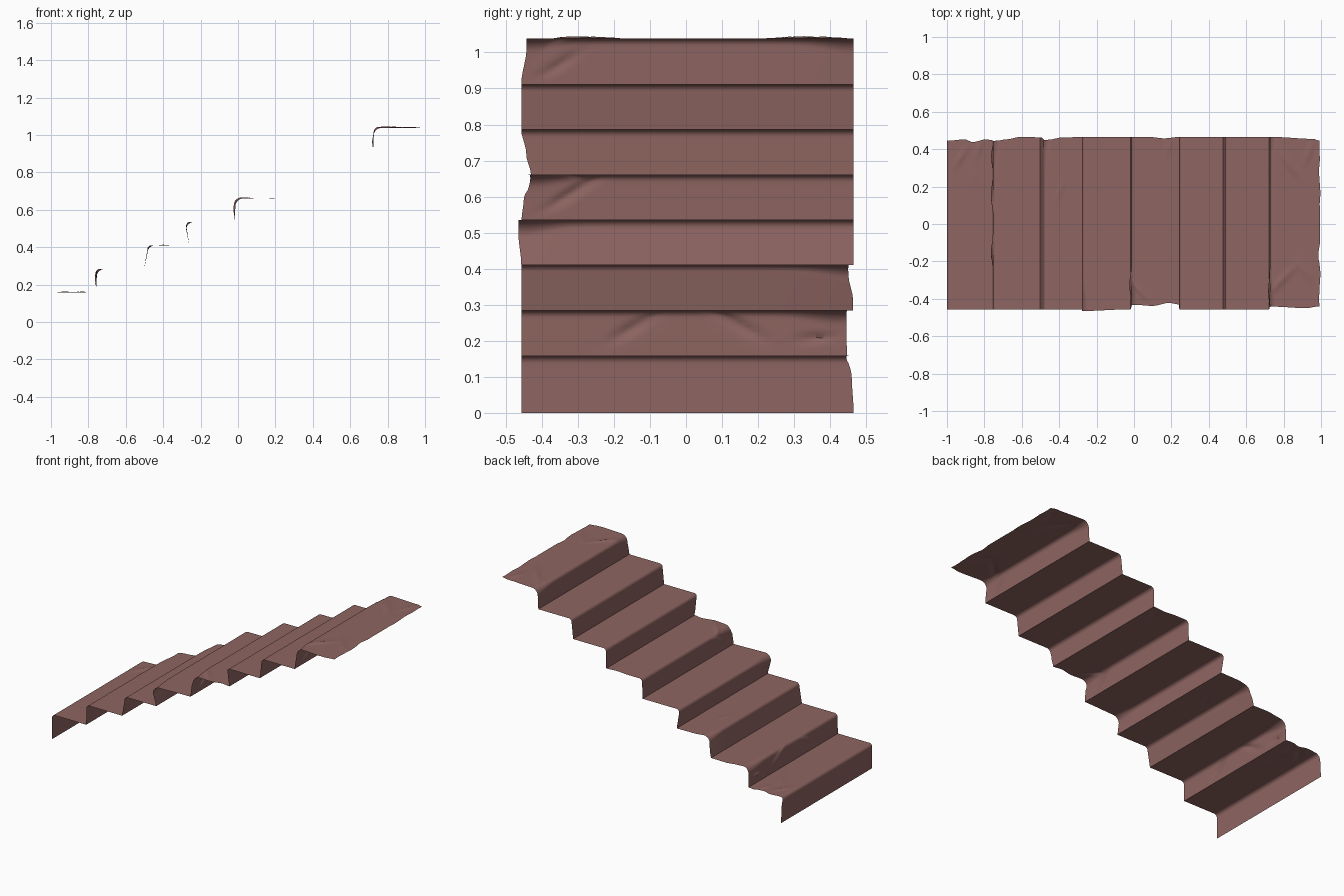
import bpy, bmesh, math
from mathutils import noise, Vector

if "Cube" in bpy.data.objects:
    bpy.data.objects.remove(bpy.data.objects["Cube"])

# riser positions, how far each riser leans, and step levels
FEET = [-1.0, -0.757, -0.502, -0.26, -0.018, 0.24, 0.475, 0.722, 1.0]
LEAN = [0.0, 0.002, 0.018, -0.017, 0.004, 0.002, 0.011, 0.004]
TOPS = [0.0, 0.158, 0.284, 0.41, 0.535, 0.66, 0.786, 0.911, 1.038]
UNIT = 0.37          # cloth length of one step (riser + tread)
SPLIT = 0.34         # share of the step taken by the riser
COLS = 130

# side edges as (step position, y); whole numbers are riser feet
RIGHT = [(0, .465), (.2, .46), (.34, .445), (.6, .452), (.72, .438), (.9, .452), (1.05, .446),
         (1.34, .445), (1.5, .453), (1.7, .465), (2.1, .463), (2.34, .45), (2.6, .463), (3, .465),
         (4.6, .465), (4.8, .458), (5, .465), (7.34, .465), (7.9, .455), (8, .445)]
LEFT = [(0, -.457), (3, -.457), (3.3, -.465), (4, -.456), (4.2, -.45), (4.34, -.432),
        (4.6, -.438), (4.85, -.422), (5, -.43), (5.15, -.443), (5.34, -.457), (7, -.457),
        (7.34, -.442), (7.8, -.45), (8, -.44)]

# slack, rounder nosings: step -> y of the loose end
LOOSE = {1: [.42], 2: [.46], 3: [-.46], 4: [-.44], 7: [-.46, .46]}

# folds: step position, y, angle, half length, half width, height
FOLDS = [(.55, .36, .5, .06, .012, .006), (.75, .25, -.4, .07, .012, .005),
         (.8, .40, .2, .05, .010, .006), (1.2, -.15, .5, .06, .014, .010),
         (1.22, .15, -.5, .07, .014, .010), (1.15, .36, .2, .05, .012, .008),
         (2.6, .18, .3, .05, .010, .004), (4.2, -.32, .5, .07, .014, .010),
         (4.45, -.36, -.6, .06, .012, .007), (4.85, .40, .2, .05, .010, .004),
         (7.15, -.35, .5, .06, .012, .007), (7.5, -.30, .7, .09, .014, .007),
         (7.8, -.25, -.5, .06, .012, .006), (7.6, .32, -.6, .09, .014, .007),
         (7.85, .38, .3, .06, .012, .006)]


def edge(table, s):
    for (a, ya), (b, yb) in zip(table, table[1:]):
        if s <= b:
            t = (s - a) / (b - a)
            t = t * t * (3 - 2 * t)
            return ya + (yb - ya) * t
    return table[-1][1]


def fold_height(s, y):
    h = 0
    for fs, fy, ang, ln, wd, ht in FOLDS:
        du, dv = y - fy, (s - fs) * UNIT
        a = du * math.cos(ang) + dv * math.sin(ang)
        b = -du * math.sin(ang) + dv * math.cos(ang)
        e = (a / ln) ** 2 + (b / wd) ** 2
        if e < 12:
            h += ht * math.exp(-e)
    return h


def radius(i, y):
    return 0.02 + sum(0.022 * math.exp(-((y - e) / .09) ** 2) for e in LOOSE.get(i, []))


def carpet_point(i, part, t, y):
    """Position and outward direction on step i."""
    r = radius(i, y)
    x0, x1, z0, z1 = FEET[i], FEET[i + 1], TOPS[i], TOPS[i + 1]
    xr = x0 + LEAN[i]
    if part == 0:
        return Vector((x0 + (xr - x0) * t, y, z0 + (z1 - r - z0) * t)), Vector((-1, 0, 0))
    if part == 1:
        a = t * math.pi / 2
        n = Vector((-math.cos(a), 0, math.sin(a)))
        return Vector((xr + r, y, z1 - r)) + n * r, n
    return Vector((xr + r + (x1 - xr - r) * t, y, z1)), Vector((0, 0, 1))


# rows along the runner: (step, part, t, step position)
rows = []
for i in range(8):
    rows += [(i, 0, k / 9, i + (SPLIT - .06) * k / 9) for k in range(9)]
    rows += [(i, 1, k / 7, i + SPLIT - .06 + .12 * k / 7) for k in range(7)]
    rows += [(i, 2, k / 16, i + SPLIT + .06 + (.94 - SPLIT) * k / 16) for k in range(16)]
rows.append((7, 2, 1.0, 8.0))

bm = bmesh.new()
grid = []
for i, part, t, s in rows:
    lo, hi = edge(LEFT, s), edge(RIGHT, s)
    line = []
    for c in range(COLS + 1):
        y = lo + (hi - lo) * c / COLS
        p, n = carpet_point(i, part, t, y)
        p += n * fold_height(s, y) * min(1, abs(s - round(s)) * 12 if s < 7.5 else 1)
        if s > 7.6:   # ragged free end
            p.x -= (s - 7.6) * 2.5 * (0.007 + 0.012 * noise.noise(Vector((y * 9, 3, 1)))) \
                if abs(y) > .1 else (s - 7.6) * .017
        line.append(bm.verts.new(p))
    grid.append(line)
for a, b in zip(grid, grid[1:]):
    for c in range(COLS):
        bm.faces.new((a[c], b[c], b[c + 1], a[c + 1]))
bm.normal_update()

mesh = bpy.data.meshes.new("stair_carpet")
bm.to_mesh(mesh)
bm.free()
carpet = bpy.data.objects.new("stair_carpet", mesh)
bpy.context.collection.objects.link(carpet)

# dusty red-brown cloth
mat = bpy.data.materials.new("dusty_red_brown")
mat.diffuse_color = (0.27, 0.13, 0.12, 1)
mat.use_nodes = True
mat.node_tree.nodes["Principled BSDF"].inputs["Base Color"].default_value = mat.diffuse_color
mesh.materials.append(mat)

bpy.context.view_layer.objects.active = carpet
carpet.select_set(True)
bpy.ops.object.shade_smooth_by_angle(angle=math.radians(40))
